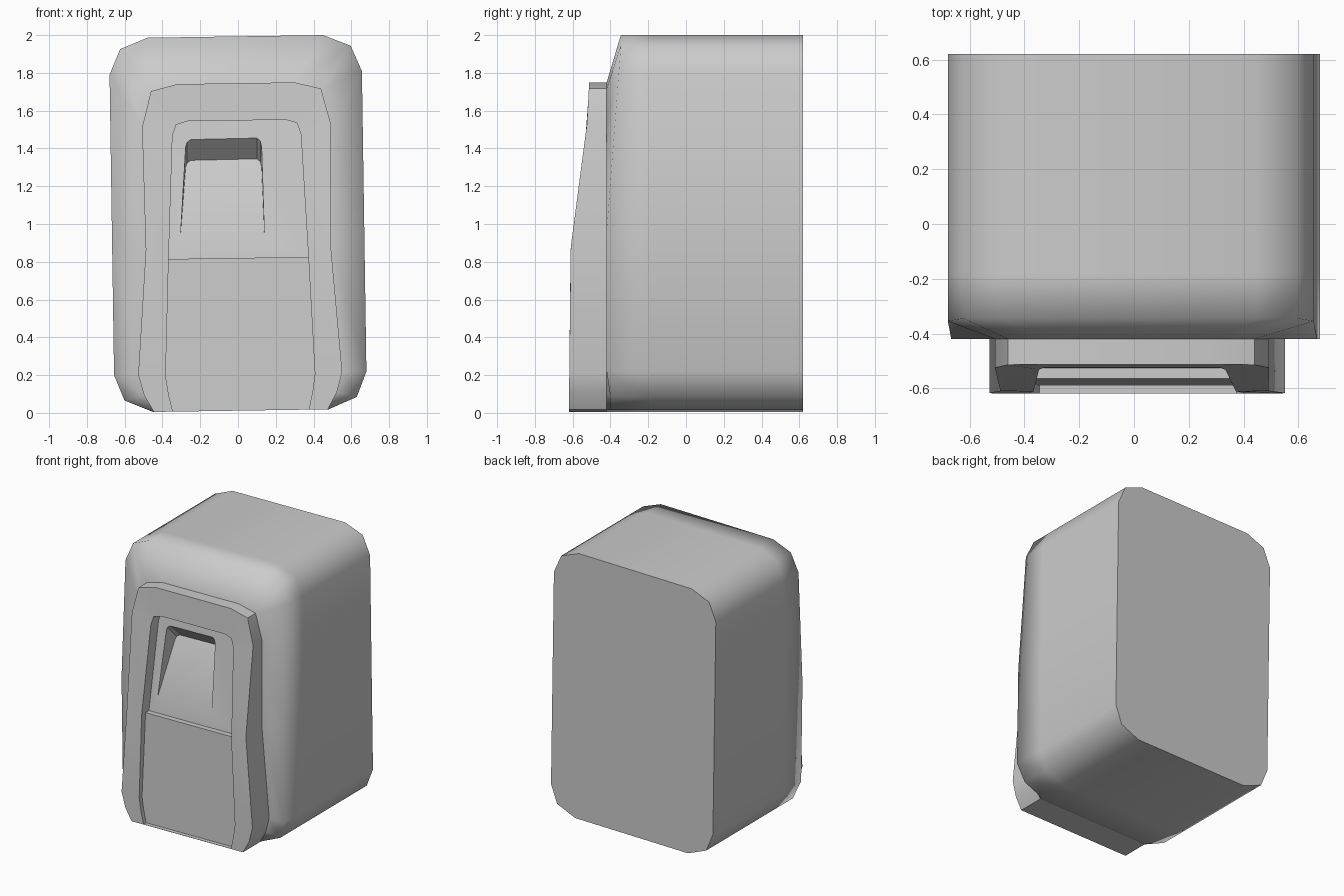
import bpy, bmesh
from math import radians

if "Cube" in bpy.data.objects:
    bpy.data.objects.remove(bpy.data.objects["Cube"])


def lerp(z, z0, y0, z1, y1):
    t = min(max((z - z0) / (z1 - z0), 0), 1)
    return y0 + (y1 - y0) * t


def mirrored(half):
    """Closed outline, counter-clockwise from the front, from its right half."""
    return half + [(-x, z) for x, z in reversed(half)]


def tilt(x, z):
    """The whole model leans very slightly to its left."""
    return x - 0.015 * (z - 1), z + 0.015 * x


def ring(bm, outline, depth, lean=True):
    verts = []
    for x, z in outline:
        y = depth(z) if callable(depth) else depth
        if lean:
            x, z = tilt(x, z)
        verts.append(bm.verts.new((x, y, z)))
    return verts


def strip(bm, outer, inner):
    n = len(outer)
    for i in range(n):
        j = (i + 1) % n
        bm.faces.new((outer[i], outer[j], inner[j], inner[i]))


def finish(bm, name, angle=None):
    mesh = bpy.data.meshes.new(name)
    bmesh.ops.remove_doubles(bm, verts=bm.verts[:], dist=0.0005)
    bm.to_mesh(mesh)
    bm.free()
    ob = bpy.data.objects.new(name, mesh)
    bpy.context.collection.objects.link(ob)
    if angle:
        bpy.ops.object.select_all(action='DESELECT')
        ob.select_set(True)
        bpy.context.view_layer.objects.active = ob
        bpy.ops.object.shade_smooth_by_angle(angle=radians(angle))
    return ob


body_line = mirrored([(.465, .012), (.615, .075), (.668, .21), (.668, .95),
                      (.668, 1.80), (.61, 1.935), (.465, 1.993)])
frame_line = mirrored([(.46, .012), (.51, .10), (.54, .21), (.49, .87),
                       (.50, 1.52), (.45, 1.71), (.31, 1.745)])
inner_line = mirrored([(.36, .014), (.38, .10), (.395, .20), (.37, .82),
                       (.34, 1.47), (.32, 1.53), (.26, 1.548)])


def rim_y(z):
    return lerp(z, .95, -.42, 1.93, -.345) if z > .1 else -.40


def frame_y(z):
    if z > 1.52:
        return lerp(z, 1.52, -.525, 1.75, -.512)
    if z > .85:
        return lerp(z, .88, -.61, 1.52, -.525)
    return lerp(z, 0, -.62, .85, -.611)


def plate_y(z):
    return lerp(z, .82, -.525, 1.55, -.43)


# Body shell: soft front rim, crisp flat back
bm = bmesh.new()
back = ring(bm, body_line, .62)
mid = ring(bm, body_line, -.18)
rim = ring(bm, body_line, rim_y)
base = ring(bm, frame_line, -.42)
strip(bm, back, mid)
strip(bm, mid, rim)
strip(bm, rim, base)
cap = bm.faces.new(back[::-1])
for f in bm.faces:
    f.smooth = True
for e in cap.edges:
    e.smooth = False
finish(bm, "body_shell")

# Raised frame, recessed plate and slanted window
bm = bmesh.new()
base = ring(bm, frame_line, -.42)
front = ring(bm, frame_line, frame_y)
lip = ring(bm, inner_line, frame_y)
floor = ring(bm, inner_line, plate_y)
strip(bm, base, front)
strip(bm, front, lip)
strip(bm, lip, floor)
window = [(.14, .93), (.125, 1.41), (.118, 1.44), (.10, 1.455),
          (-.25, 1.447), (-.27, 1.432), (-.277, 1.41), (-.305, .93)]
sunk = [(x, z if z < 1 else z - .11) for x, z in window]
edge = ring(bm, window, plate_y, False)
deep = ring(bm, sunk, lambda z: lerp(z, .93, plate_y(.93), 1.34, -.33), False)
strip(bm, floor[3:11], edge)
strip(bm, edge, deep)
bm.faces.new(deep)
finish(bm, "front_frame", 30)

# Lower panel filling the bottom of the recess
bm = bmesh.new()
low = inner_line[:4] + inner_line[10:]
back = ring(bm, low, -.52)
front = ring(bm, low, lambda z: lerp(z, 0, -.59, .82, -.565))
strip(bm, back, front)
bm.faces.new(front)
finish(bm, "lower_panel", 30)
